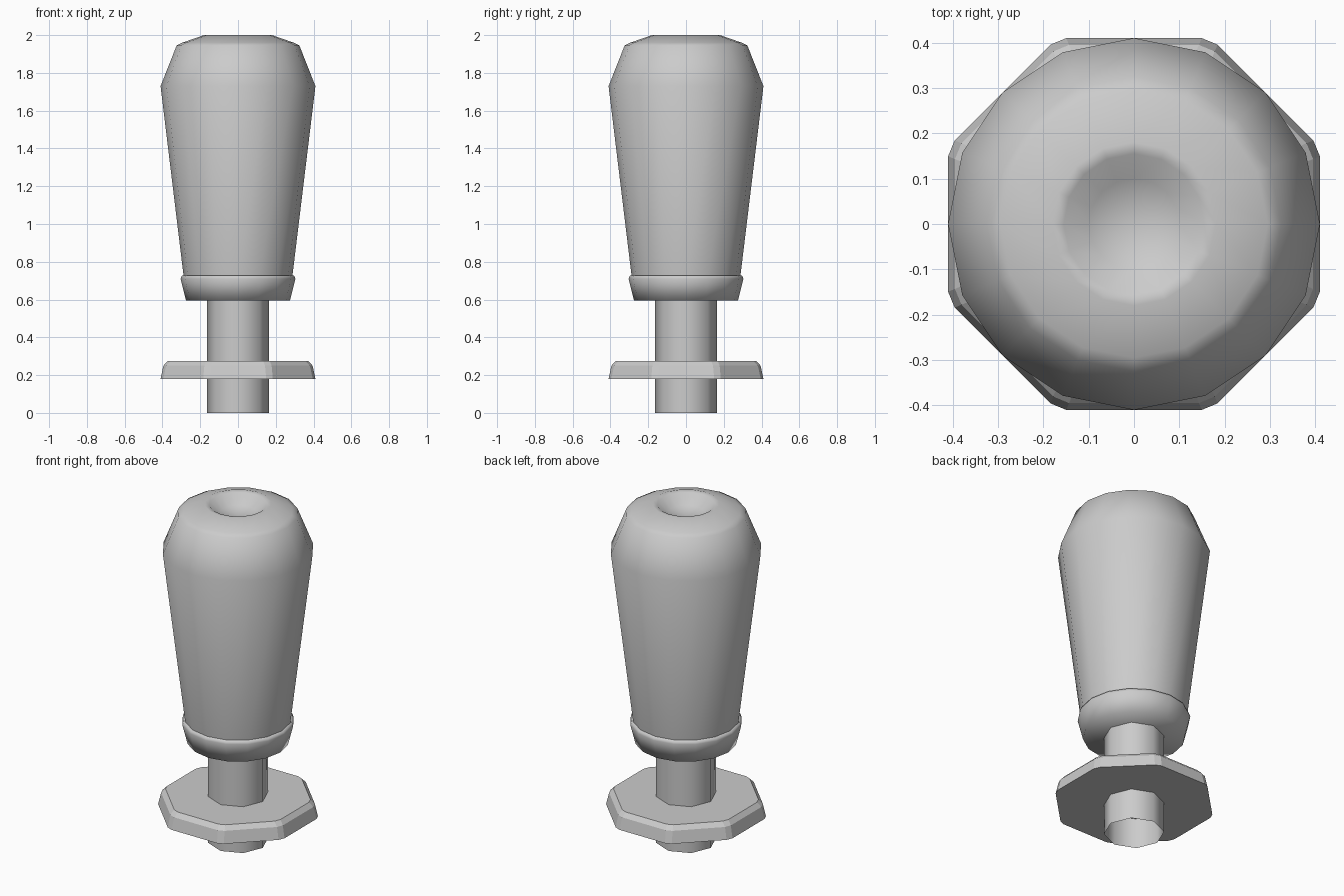
import bpy, math

if "Cube" in bpy.data.objects:
    bpy.data.objects.remove(bpy.data.objects["Cube"])


def lathe(name, profile, sides, turn=0.0, smooth=60):
    """Revolve (radius, z) points about z; radius 0 closes to one point."""
    verts, faces, rings = [], [], []
    for r, z in profile:
        n = 1 if r == 0 else sides
        rings.append(list(range(len(verts), len(verts) + n)))
        for i in range(n):
            a = turn + 2 * math.pi * i / sides
            verts.append((r * math.cos(a), r * math.sin(a), z))
    for lo, hi in zip(rings, rings[1:]):
        for i in range(sides):
            j = (i + 1) % sides
            quad = [lo[i % len(lo)], lo[j % len(lo)], hi[j % len(hi)], hi[i % len(hi)]]
            faces.append(list(dict.fromkeys(quad)))
    mesh = bpy.data.meshes.new(name)
    mesh.from_pydata(verts, [], faces)
    ob = bpy.data.objects.new(name, mesh)
    bpy.context.collection.objects.link(ob)
    bpy.ops.object.select_all(action='DESELECT')
    ob.select_set(True)
    bpy.context.view_layer.objects.active = ob
    if smooth:
        bpy.ops.object.shade_smooth_by_angle(angle=math.radians(smooth))
    return ob


# Tapered grip with a rounded shoulder and a dimple in its top
lathe("grip", [(0.285, 0.70), (0.41, 1.73), (0.325, 1.945), (0.295, 1.96),
               (0.18, 2.0), (0.155, 1.995), (0.10, 1.945), (0, 1.93)], 16, smooth=75)

# Collar around the bottom of the grip
lathe("collar", [(0, 0.595), (0.275, 0.595), (0.304, 0.71), (0.297, 0.728),
                 (0.27, 0.728)], 16, smooth=85)

# Hollow eight-sided shaft, open at the bottom
lathe("shaft", [(0.163, 0.0), (0.163, 0.62)], 8)

# Eight-sided guard plate: chamfered top edge, clipped corners
K = 1 / math.cos(math.pi / 8)
guard = lathe("guard", [(0, 0.18), (0.41 * K, 0.18), (0.395 * K, 0.25),
                        (0.372 * K, 0.275), (0, 0.275)], 8, math.pi / 8, smooth=0)
limit = guard.data
for v in limit.vertices:
    v.select = False
weights = limit.attributes.new("bevel_weight_edge", 'FLOAT', 'EDGE')
for e in limit.edges:
    a, b = (limit.vertices[i].co for i in e.vertices)
    same_angle = abs(a.x * b.y - a.y * b.x) < 1e-5
    if same_angle and a.xy.length > 0.3 and b.xy.length > 0.3:
        weights.data[e.index].value = 1.0
bevel = guard.modifiers.new("corner_bevel", 'BEVEL')
bevel.limit_method = 'WEIGHT'
bevel.width = 0.02
bevel.segments = 1
